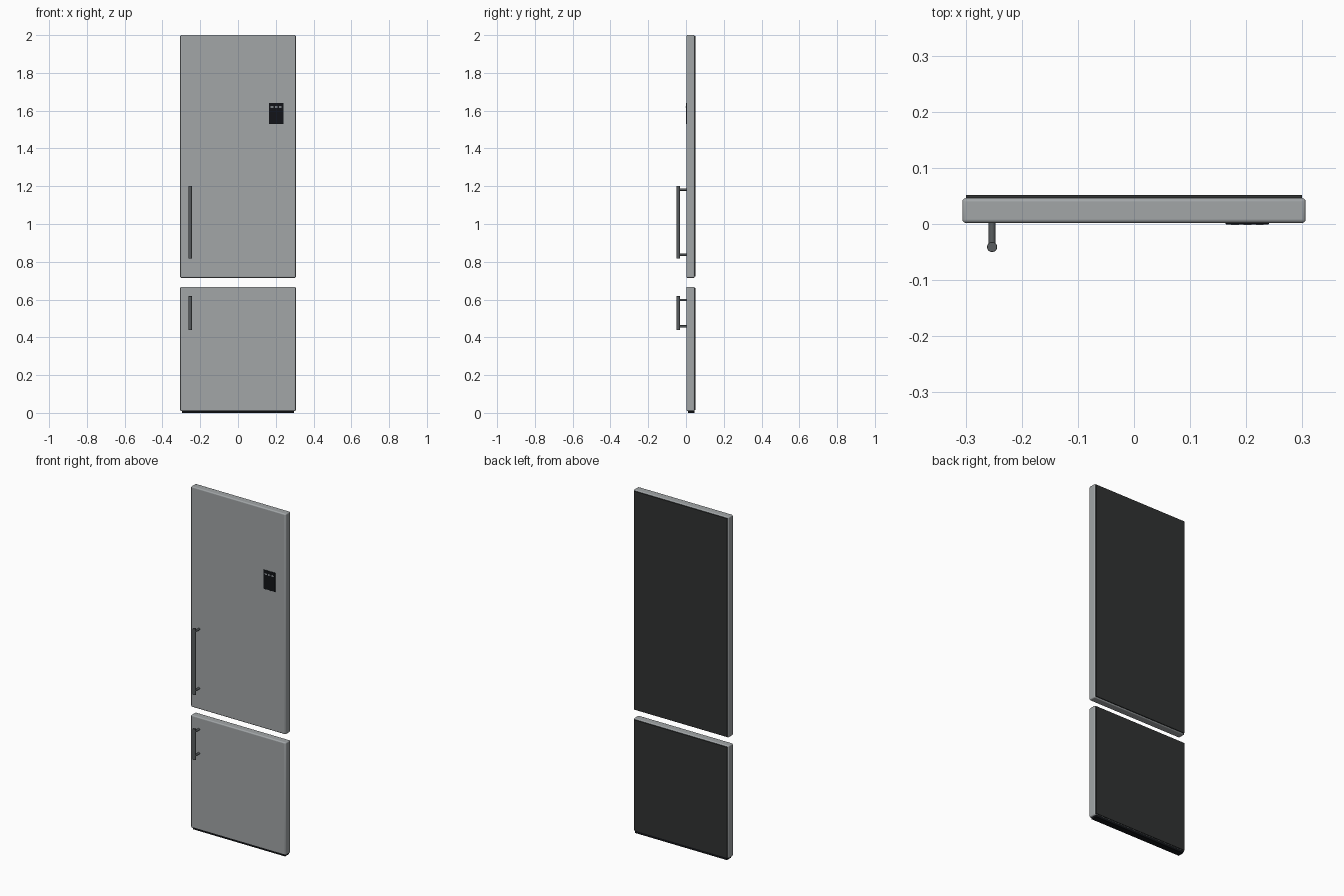
import bpy
from math import pi

if "Cube" in bpy.data.objects:
    bpy.data.objects.remove(bpy.data.objects["Cube"])


def material(name, rgb):
    m = bpy.data.materials.new(name)
    m.diffuse_color = (*rgb, 1)
    m.use_nodes = True
    m.node_tree.nodes["Principled BSDF"].inputs["Base Color"].default_value = m.diffuse_color
    return m


STEEL = material("brushed_steel", (0.36, 0.38, 0.39))
HANDLE = material("dark_metal", (0.10, 0.11, 0.115))
LINER = material("dark_liner", (0.03, 0.032, 0.032))
BLACK = material("black_gloss", (0.006, 0.007, 0.009))
LIGHT = material("indicator_light", (0.8, 0.85, 0.9))


def finish(ob, name, mat, bevel, segments):
    ob.name = name
    ob.data.materials.append(mat)
    if bevel:
        mod = ob.modifiers.new("bevel", 'BEVEL')
        mod.width = bevel
        mod.segments = segments
        mod.limit_method = 'ANGLE'
    bpy.ops.object.shade_smooth_by_angle()
    return ob


def box(name, x, y, z, mat, bevel=0, segments=3):
    """Box given by its (min, max) range on each axis."""
    bpy.ops.mesh.primitive_cube_add(size=1, location=[sum(r) / 2 for r in (x, y, z)])
    ob = bpy.context.object
    ob.scale = [r[1] - r[0] for r in (x, y, z)]
    bpy.ops.object.transform_apply(location=False, rotation=False, scale=True)
    return finish(ob, name, mat, bevel, segments)


def rod(name, loc, radius, length, mat, rot=(0, 0, 0), bevel=0):
    bpy.ops.mesh.primitive_cylinder_add(vertices=32, radius=radius, depth=length,
                                        location=loc, rotation=rot)
    return finish(bpy.context.object, name, mat, bevel, 2)


def door(prefix, z0, z1):
    # rounded steel slab with a slightly smaller dark liner on the back
    box(prefix + "_door", (-0.306, 0.306), (0.002, 0.046), (z0, z1), STEEL, 0.006)
    box(prefix + "_door_liner", (-0.299, 0.299), (0.044, 0.0515),
        (z0 + 0.006, z1 - 0.006), LINER)


def handle(prefix, z0, z1):
    # upright bar on two stand-off posts
    x, y = -0.253, -0.041
    rod(prefix + "_handle_bar", (x, y, (z0 + z1) / 2), 0.009, z1 - z0, HANDLE, bevel=0.001)
    for label, z in (("lower", z0 + 0.02), ("upper", z1 - 0.02)):
        rod(f"{prefix}_handle_{label}_post", (x, -0.018, z), 0.006, 0.046, HANDLE,
            rot=(pi / 2, 0, 0))


door("fridge", 0.715, 2.0)
door("freezer", 0.01, 0.667)
handle("fridge", 0.817, 1.202)
handle("freezer", 0.438, 0.618)

# bottom trim strip under the freezer door
box("bottom_trim", (-0.296, 0.296), (0.01, 0.046), (0, 0.014), BLACK)

# control panel with a row of three indicator lights
box("control_panel", (0.163, 0.241), (-0.0005, 0.004), (1.53, 1.641), BLACK, 0.001, 2)
for i in range(3):
    cx = 0.18 + i * 0.022
    box(f"indicator_light_{i + 1}", (cx - 0.007, cx + 0.007), (-0.0015, 0.001),
        (1.617, 1.622), LIGHT)
